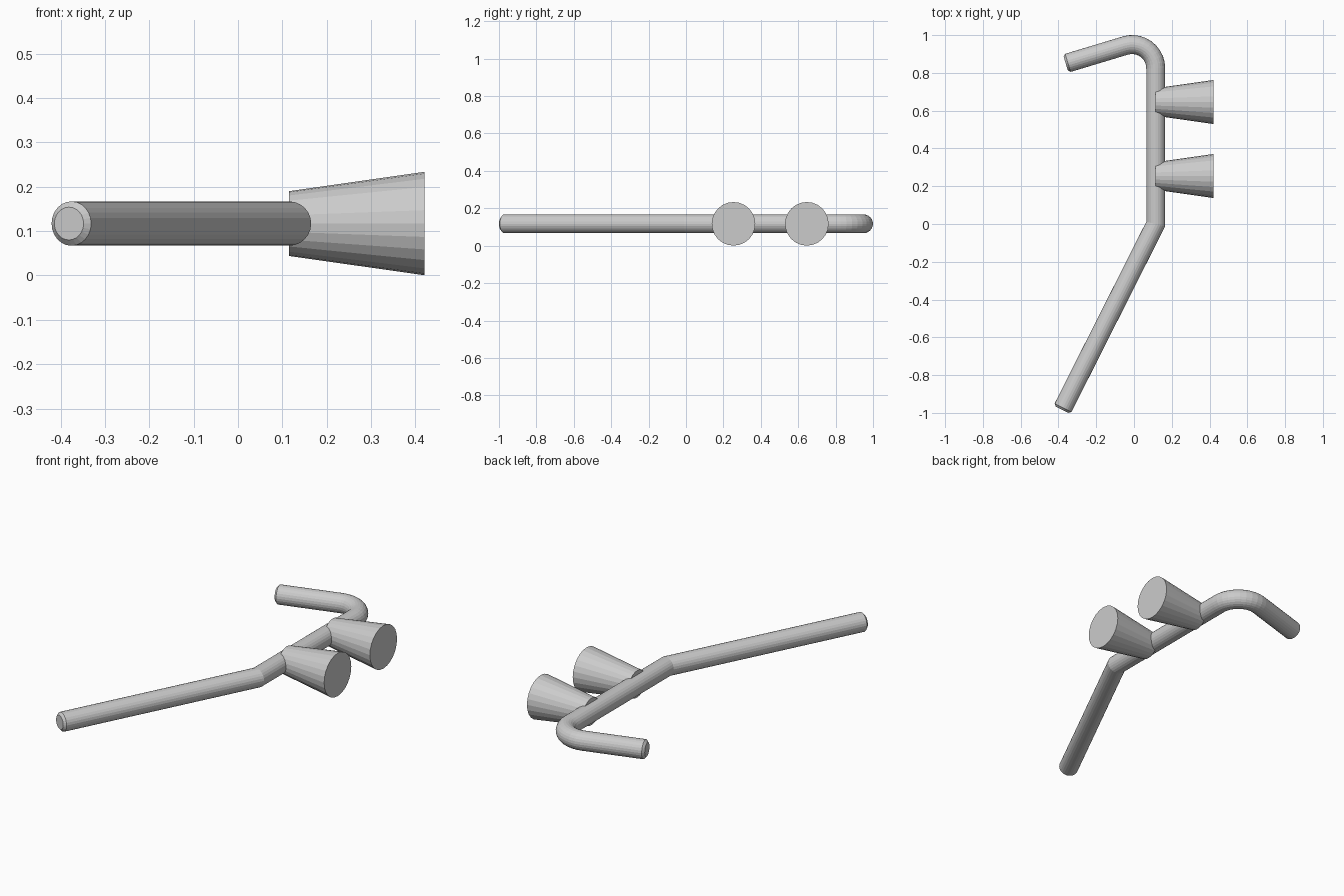
import bpy, bmesh
from math import sin, cos, pi, radians
from mathutils import Vector, Matrix

if "Cube" in bpy.data.objects:
    bpy.data.objects.remove(bpy.data.objects["Cube"])

Z = 0.117      # height of every centreline
R = 0.05       # tube radius
SIDES = 24


def finish(bm, name):
    bmesh.ops.recalc_face_normals(bm, faces=bm.faces)
    me = bpy.data.meshes.new(name)
    bm.to_mesh(me)
    bm.free()
    ob = bpy.data.objects.new(name, me)
    bpy.context.collection.objects.link(ob)
    return ob


def sweep(name, path, radii):
    """Round tube along a flat path, with mitred bends and capped ends."""
    bm = bmesh.new()
    rings = []
    for i, (p, r) in enumerate(zip(path, radii)):
        d_in = (p - path[max(i - 1, 0)]).normalized()
        d_out = (path[min(i + 1, len(path) - 1)] - p).normalized()
        d = (d_in + d_out).normalized()
        ref = d_out if d_out.length else d_in
        w = r / d.dot(ref)
        side = Vector((d.y, -d.x)) * w
        rings.append([bm.verts.new((p.x + side.x * cos(a), p.y + side.y * cos(a), Z + r * sin(a)))
                      for a in (2 * pi * k / SIDES for k in range(SIDES))])
    for a, b in zip(rings, rings[1:]):
        for k in range(SIDES):
            j = (k + 1) % SIDES
            bm.faces.new((a[k], a[j], b[j], b[k]))
    bm.faces.new(rings[0])
    bm.faces.new(rings[-1])
    return finish(bm, name)


# Bent rod: long slanted arm, straight middle, rounded hook
start, bend, end = Vector((-0.3755, -0.9725)), Vector((0.115, 0.0)), Vector((-0.35, 0.853))
centre, turn, steps = Vector((-0.01, 0.825)), radians(106.7), 10
arc = [centre + 0.125 * Vector((cos(turn * i / steps), sin(turn * i / steps)))
       for i in range(steps + 1)]
path = [start, bend] + arc + [end]

# Chamfered ends
path.insert(0, start + (start - bend).normalized() * 0.012)
path.append(end + (end - arc[-1]).normalized() * 0.012)
radii = [0.037] + [R] * (len(path) - 2) + [0.037]
sweep("bent_rod", path, radii)

# Two flared pegs on the straight middle
for i, y in enumerate((0.254, 0.646)):
    bm = bmesh.new()
    x0, x1 = 0.115, 0.42
    bmesh.ops.create_cone(
        bm, cap_ends=True, segments=SIDES, radius1=0.073, radius2=0.1165, depth=x1 - x0,
        matrix=Matrix.Translation(((x0 + x1) / 2, y, Z)) @ Matrix.Rotation(pi / 2, 4, 'Y'))
    finish(bm, f"flared_peg_{i + 1}")
